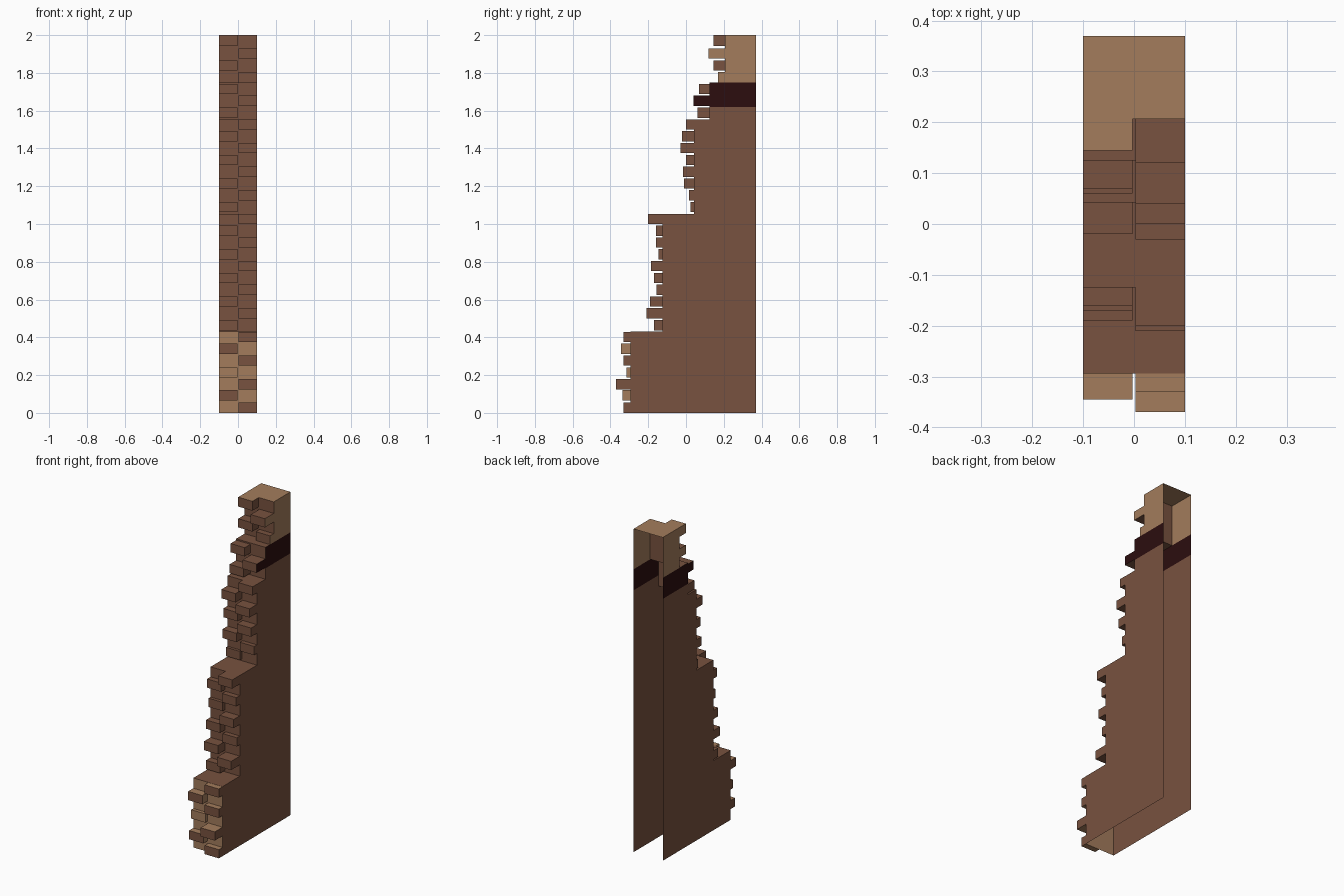
import bpy, bmesh
from mathutils import Vector

if "Cube" in bpy.data.objects:
    bpy.data.objects.remove(bpy.data.objects["Cube"])

BROWN, TAN, MAROON = 0, 1, 2


def material(name, rgb):
    m = bpy.data.materials.new(name)
    m.diffuse_color = (*rgb, 1)
    m.use_nodes = True
    m.node_tree.nodes["Principled BSDF"].inputs["Base Color"].default_value = m.diffuse_color
    return m


MATS = [material("brick brown", (0.188, 0.084, 0.05)),
        material("light tan", (0.366, 0.202, 0.107)),
        material("dark maroon", (0.025, 0.004, 0.0045))]

HALF, BACK, PITCH, BRICK_H = 0.1, 0.37, 0.0625, 0.054


def quad(bm, pts, normal, mat):
    """Add a flat face turned to the wanted side."""
    f = bm.faces.new([bm.verts.new(p) for p in pts])
    f.normal_update()
    if f.normal.dot(Vector(normal)) < 0:
        f.normal_flip()
    f.material_index = mat


def side(bm, x, y0, y1, z0, z1, d, mat):
    quad(bm, [(x, y0, z0), (x, y1, z0), (x, y1, z1), (x, y0, z1)], (d, 0, 0), mat)


def front(bm, x0, x1, y, z0, z1, mat):
    quad(bm, [(x0, y, z0), (x1, y, z0), (x1, y, z1), (x0, y, z1)], (0, -1, 0), mat)


def flat(bm, x0, x1, y0, y1, z, d, mat):
    quad(bm, [(x0, y0, z), (x1, y0, z), (x1, y1, z), (x0, y1, z)], (0, 0, d), mat)


def finish(bm, name):
    bmesh.ops.remove_doubles(bm, verts=bm.verts, dist=0.0001)
    me = bpy.data.meshes.new(name)
    bm.to_mesh(me)
    bm.free()
    for m in MATS:
        me.materials.append(m)
    bpy.context.collection.objects.link(bpy.data.objects.new(name, me))


def side_colour(z):
    return TAN if z > 1.75 else MAROON if z > 1.62 else BROWN


# Hollow stepped shell: side sheets, front wall and treads, open back and base
# (bottom, top, front y)
STEPS = [(0, 0.43, -0.294), (0.43, 1.053, -0.125), (1.053, 1.553, 0.042),
         (1.553, 1.62, 0.125), (1.62, 1.75, 0.125), (1.75, 2.0, 0.207)]
bm = bmesh.new()
for n, (z0, z1, y) in enumerate(STEPS):
    for s in (-1, 1):
        side(bm, s * HALF, y, BACK, z0, z1, s, side_colour((z0 + z1) / 2))
    front(bm, -HALF, HALF, y, z0, z1, TAN if n == 0 else BROWN)
    last = n == len(STEPS) - 1
    y_next = BACK if last else STEPS[n + 1][2]
    if y_next > y:
        flat(bm, -HALF, HALF, y, y_next, z1, 1, TAN if last else BROWN)
finish(bm, "buttress_shell")

# Protruding bricks: one per course, alternating right and left column
REACH = [-.33, -.335, -.37, -.315, -.33, -.345, -.33,
         -.17, -.21, -.19, -.155, -.17, -.185, -.145, -.16, -.16, -.2,
         .025, .015, -.01, -.015, 0, -.03, -.02, 0,
         .06, .04, .07, .17, .145, .12, .145]
for first, sgn, name in ((0, 1, "right_bricks"), (1, -1, "left_bricks")):
    bm = bmesh.new()
    for i in range(first, len(REACH), 2):
        y0 = REACH[i]
        z0 = i * PITCH + (0.004 if i == 31 or i == 1 else 0)
        z1 = 2.0 if i == 31 else z0 + BRICK_H
        y1 = next(y for a, b, y in STEPS if a <= (z0 + z1) / 2 < b)
        inner, outer = sgn * 0.003, sgn * HALF
        body = TAN if i < 7 else BROWN
        front(bm, inner, outer, y0, z0, z1, TAN if i == 3 else BROWN)
        side(bm, outer, y0, y1, z0, z1, sgn, side_colour((z0 + z1) / 2))
        side(bm, inner, y0, y1, z0, z1, -sgn, body)
        flat(bm, inner, outer, y0, y1, z1, 1, TAN if i == 31 else body)
        flat(bm, inner, outer, y0, y1, z0, -1, body)
    finish(bm, name)
